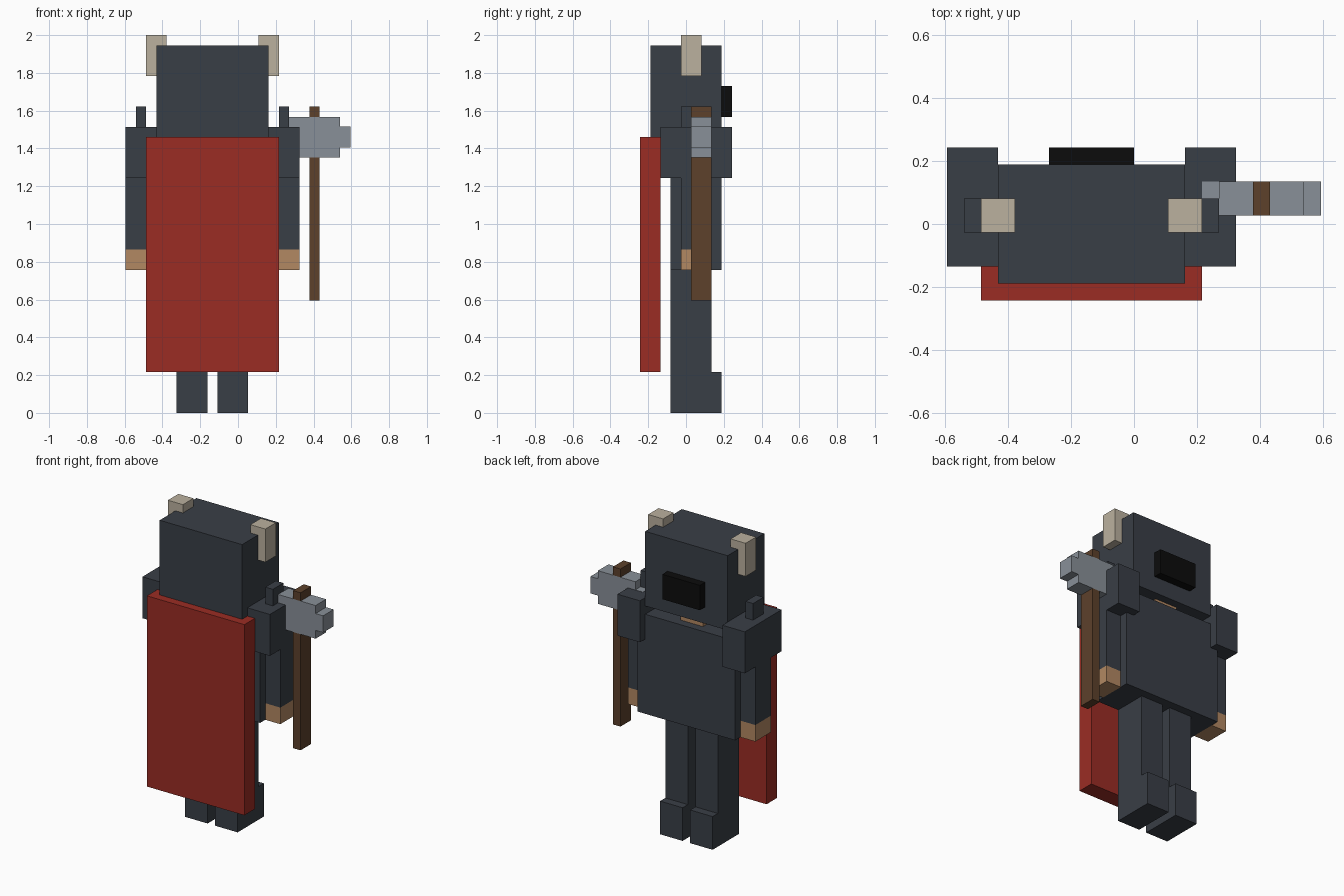
import bpy, bmesh
from mathutils import Vector

cube = bpy.data.objects.get("Cube")
if cube:
    bpy.data.objects.remove(cube, do_unlink=True)

U = 2 / 37        # one block of the grid
MID = -2.5        # x of the body's symmetry plane, in blocks


def linear(c):
    c /= 255
    return c / 12.92 if c <= 0.04045 else ((c + 0.055) / 1.055) ** 2.4


def material(name, r, g, b):
    m = bpy.data.materials.new(name)
    col = (linear(r), linear(g), linear(b), 1)
    m.diffuse_color = col
    m.use_nodes = True
    bsdf = m.node_tree.nodes["Principled BSDF"]
    bsdf.inputs["Base Color"].default_value = col
    bsdf.inputs["Roughness"].default_value = 0.9
    return m


ARMOUR = material("dark armour", 57, 62, 70)
BLACK = material("black", 12, 12, 12)
RED = material("cape red", 155, 44, 36)
BONE = material("horn bone", 187, 177, 159)
SKIN = material("skin", 178, 136, 98)
WOOD = material("brown wood", 93, 65, 43)
STEEL = material("grey steel", 137, 144, 152)


def prism(name, mat, outline, push, flip=False):
    """Extrude a flat outline (in blocks) along push; flip reflects it across the body."""
    bm = bmesh.new()
    face = bm.faces.new([bm.verts.new(p) for p in outline])
    ext = bmesh.ops.extrude_face_region(bm, geom=[face], use_keep_orig=True)
    top = [v for v in ext["geom"] if isinstance(v, bmesh.types.BMVert)]
    bmesh.ops.translate(bm, verts=top, vec=Vector(push))
    for v in bm.verts:
        if flip:
            v.co.x = 2 * MID - v.co.x
        v.co *= U
    bmesh.ops.recalc_face_normals(bm, faces=bm.faces)
    mesh = bpy.data.meshes.new(name)
    bm.to_mesh(mesh)
    bm.free()
    mesh.materials.append(mat)
    obj = bpy.data.objects.new(name, mesh)
    bpy.context.collection.objects.link(obj)
    return obj


def box(name, mat, x, y, z, flip=False):
    (x0, x1), (y0, y1), (z0, z1) = x, y, z
    base = [(x0, y0, z0), (x1, y0, z0), (x1, y1, z0), (x0, y1, z0)]
    return prism(name, mat, base, (0, 0, z1 - z0), flip)


# Head, neck, body and cape
box("head", ARMOUR, (-8, 3), (-3.5, 3.5), (27, 36))
box("visor", BLACK, (-5, 0), (3.5, 4.5), (29, 32))
box("neck", SKIN, (-4, -1), (-0.5, 2.5), (26, 27))
box("torso", ARMOUR, (-9, 4), (-1.5, 3.5), (14, 26))
box("cape", RED, (-9, 4), (-4.5, -2.5), (4, 27))

# Paired parts: modelled on the -x side and reflected to the +x side
LEG = [(-1.5, 0), (3.5, 0), (3.5, 4), (2.5, 4), (2.5, 14), (-1.5, 14)]
HORN = [(-9, 33), (-8, 33), (-8, 36), (-7, 36), (-7, 37), (-9, 37)]
for side, flip in (("right", False), ("left", True)):
    prism(side + "_horn", BONE, [(x, -0.5, z) for x, z in HORN], (0, 2, 0), flip)
    prism(side + "_leg", ARMOUR, [(-6, y, z) for y, z in LEG], (3, 0, 0), flip)
    box(side + "_shoulder_plate", ARMOUR, (-11, -8), (-2.5, 4.5), (23, 28), flip)
    box(side + "_shoulder_spike", ARMOUR, (-10, -9), (-0.5, 1.5), (28, 30), flip)
    box(side + "_arm", ARMOUR, (-11, -9), (-0.5, 2.5), (16, 23), flip)
    box(side + "_hand", SKIN, (-11, -9), (-0.5, 2.5), (14, 16), flip)

# Double-headed axe; the inner tip rests just proud of the shoulder plate
BLADE = [(5, 25), (10, 25), (10, 26), (11, 26), (11, 28.03), (10, 28.03),
         (10, 29), (5, 29), (5, 28.03), (4, 28.03), (4, 26), (5, 26)]
prism("axe_head", STEEL, [(x, 0.5, z) for x, z in BLADE], (0, 2, 0))
box("axe_handle", WOOD, (7, 8), (0.5, 2.5), (11, 25))
box("axe_handle_top", WOOD, (7, 8), (0.5, 2.5), (29, 30))
